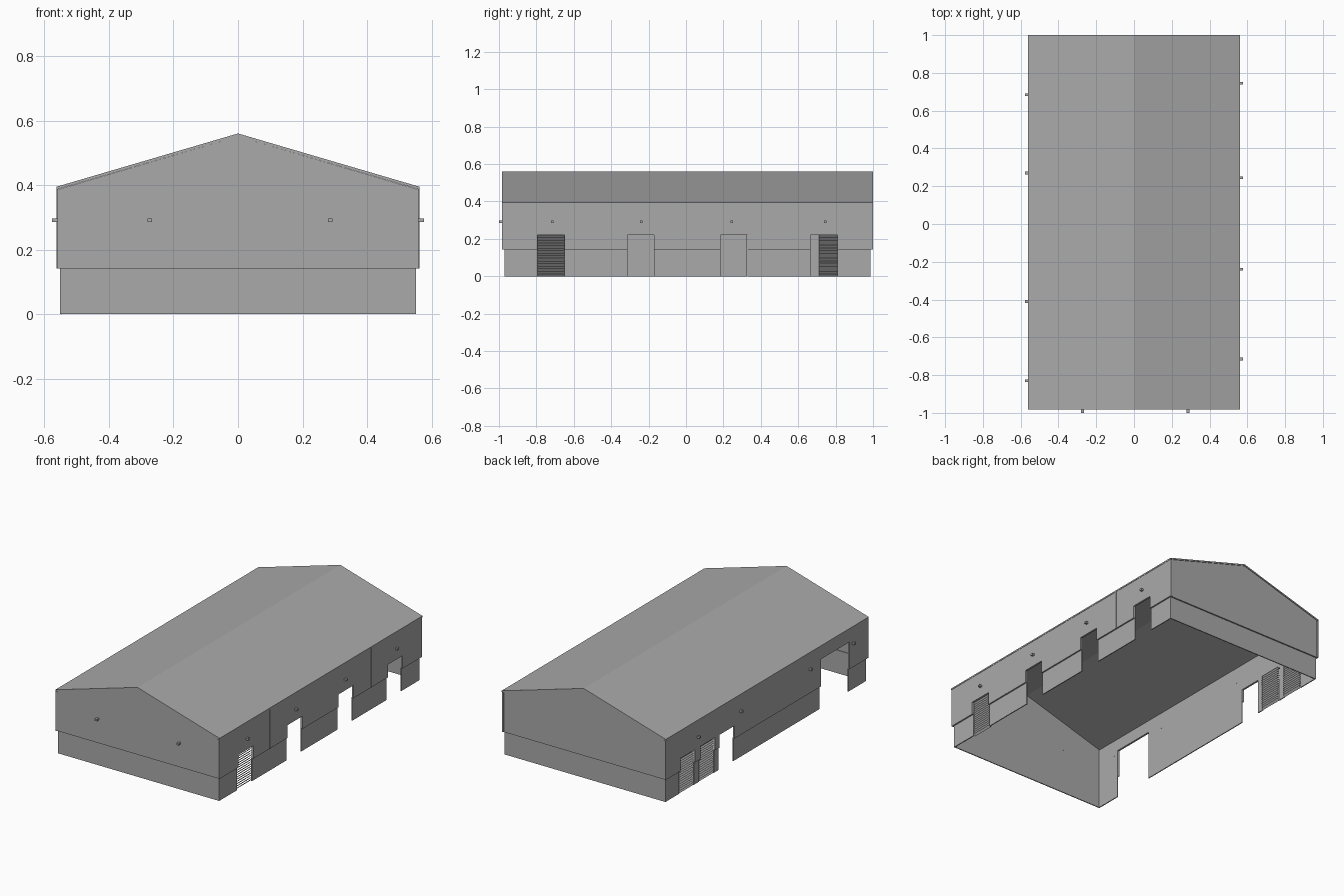
import bpy, bmesh
from mathutils import Vector

if "Cube" in bpy.data.objects:
    bpy.data.objects.remove(bpy.data.objects["Cube"], do_unlink=True)

CY = 0.0085                      # plan centre along the ridge
LX, LY = 0.551, 0.979            # plinth half sizes
UX, UY = 0.562, 0.9915           # cladding half sizes
T = 0.014                        # cladding thickness
PT = 0.006                       # plinth thickness
SILL, EAVE, RIDGE = 0.142, 0.395, 0.56
TRIM = 0.009                     # roof edge thickness

grey = bpy.data.materials.new("wall grey")
grey.use_nodes = True
grey.diffuse_color = (0.4, 0.4, 0.4, 1)
grey.node_tree.nodes["Principled BSDF"].inputs["Base Color"].default_value = (0.4, 0.4, 0.4, 1)


def finish(name, bm):
    bmesh.ops.recalc_face_normals(bm, faces=bm.faces)
    me = bpy.data.meshes.new(name)
    bm.to_mesh(me)
    bm.free()
    me.materials.append(grey)
    ob = bpy.data.objects.new(name, me)
    bpy.context.collection.objects.link(ob)
    return ob


def box(name, x0, x1, y0, y1, z0, z1):
    bm = bmesh.new()
    bmesh.ops.create_cube(bm, size=1)
    for v in bm.verts:
        v.co = Vector((x1 if v.co.x > 0 else x0, y1 if v.co.y > 0 else y0,
                       z1 if v.co.z > 0 else z0))
    return finish(name, bm)


def extrude_y(name, profile, y0, y1):
    bm = bmesh.new()
    face = bm.faces.new([bm.verts.new((x, y0, z)) for x, z in profile])
    new = bmesh.ops.extrude_face_region(bm, geom=[face])["geom"]
    moved = [g for g in new if isinstance(g, bmesh.types.BMVert)]
    bmesh.ops.translate(bm, verts=moved, vec=(0, y1 - y0, 0))
    return finish(name, bm)


def shutter(name, x0, x1, y0, y1, height, count=16):
    # Overlapping tilted slats, all rising towards +x
    bm = bmesh.new()
    step = height / count
    for k in range(count):
        z = k * step
        bm.faces.new([bm.verts.new(p) for p in (
            (x0, y0, z), (x0, y1, z), (x1, y1, z + step), (x1, y0, z + step))])
    sol = finish(name, bm).modifiers.new("thickness", "SOLIDIFY")
    sol.thickness = 0.001


# Doors per side: (start y, end y, height, has shutter)
doors = {
    1: [(-0.795, -0.65, 0.221, True), (-0.314, -0.17, 0.221, False),
        (0.184, 0.329, 0.221, False), (0.665, 0.81, 0.221, False)],
    -1: [(-0.80, -0.52, 0.31, False), (0.325, 0.47, 0.221, False),
         (0.515, 0.66, 0.221, True), (0.71, 0.855, 0.221, True)],
}
lamps = {1: (-0.715, -0.24, 0.245, 0.745), -1: (-0.83, -0.41, 0.27, 0.685)}
joints = {1: (-0.5, 0.5), -1: (-0.5, 0, 0.5)}


def cut(ob, cutter):
    mod = ob.modifiers.new("door opening", "BOOLEAN")
    mod.operation = "DIFFERENCE"
    mod.solver = "EXACT"
    mod.object = cutter


# Long sides with openings, shutters, lamps and panel joints
for s, side in ((1, "left"), (-1, "right")):
    def span(a, b):
        return sorted((s * a, s * b))

    plinth = box(side + "_plinth_wall", *span(LX - PT, LX),
                 CY - LY + PT, CY + LY - PT, 0, SILL)
    panel = box(side + "_upper_wall", *span(UX - T, UX - 0.002),
                CY - UY, CY + UY, SILL, EAVE - TRIM)
    for i, (y0, y1, h, closed) in enumerate(doors[s]):
        cutter = box(f"{side}_door_cutter_{i}", *span(LX - 0.1, UX + 0.1),
                     y0, y1, -0.05, h)
        cutter.hide_render = True
        cutter.hide_viewport = True
        cut(plinth, cutter)
        cut(panel, cutter)
        if closed:
            shutter(f"{side}_shutter_{i}", *span(LX - T, LX - 0.003), y0, y1, h)
    for i, y in enumerate(lamps[s]):
        box(f"{side}_lamp_{i}", *span(UX - T - 0.001, UX + 0.014),
            y - 0.007, y + 0.007, 0.285, 0.297)
    for i, part in enumerate(joints[s]):
        y = CY + part * UY
        w = 0.004 if part else 0.001
        box(f"{side}_panel_joint_{i}", *span(UX - 0.004, UX),
            y - w, y + w, SILL, EAVE - TRIM)

# Gable ends, set back behind the roof and corner trim
for s, end in ((-1, "front"), (1, "back")):
    y0, y1 = sorted((CY + s * LY, CY + s * (LY - PT)))
    box(end + "_plinth_wall", -LX, LX, y0, y1, 0, SILL)
    w = UX - TRIM
    y0, y1 = sorted((CY + s * (UY - 0.004), CY + s * (UY - T)))
    extrude_y(end + "_gable", [(-w, SILL), (w, SILL), (w, EAVE - 0.007),
                               (0, RIDGE - TRIM), (-w, EAVE - 0.007)], y0, y1)
for i, x in enumerate((-0.273, 0.286)):
    box(f"front_lamp_{i}", x - 0.007, x + 0.007, -1.0, CY - UY + T + 0.001, 0.285, 0.297)

# Pitched roof sheet
extrude_y("roof", [(-UX, EAVE), (0, RIDGE), (UX, EAVE), (UX, EAVE - TRIM),
                   (0, RIDGE - TRIM), (-UX, EAVE - TRIM)], CY - UY, CY + UY)
